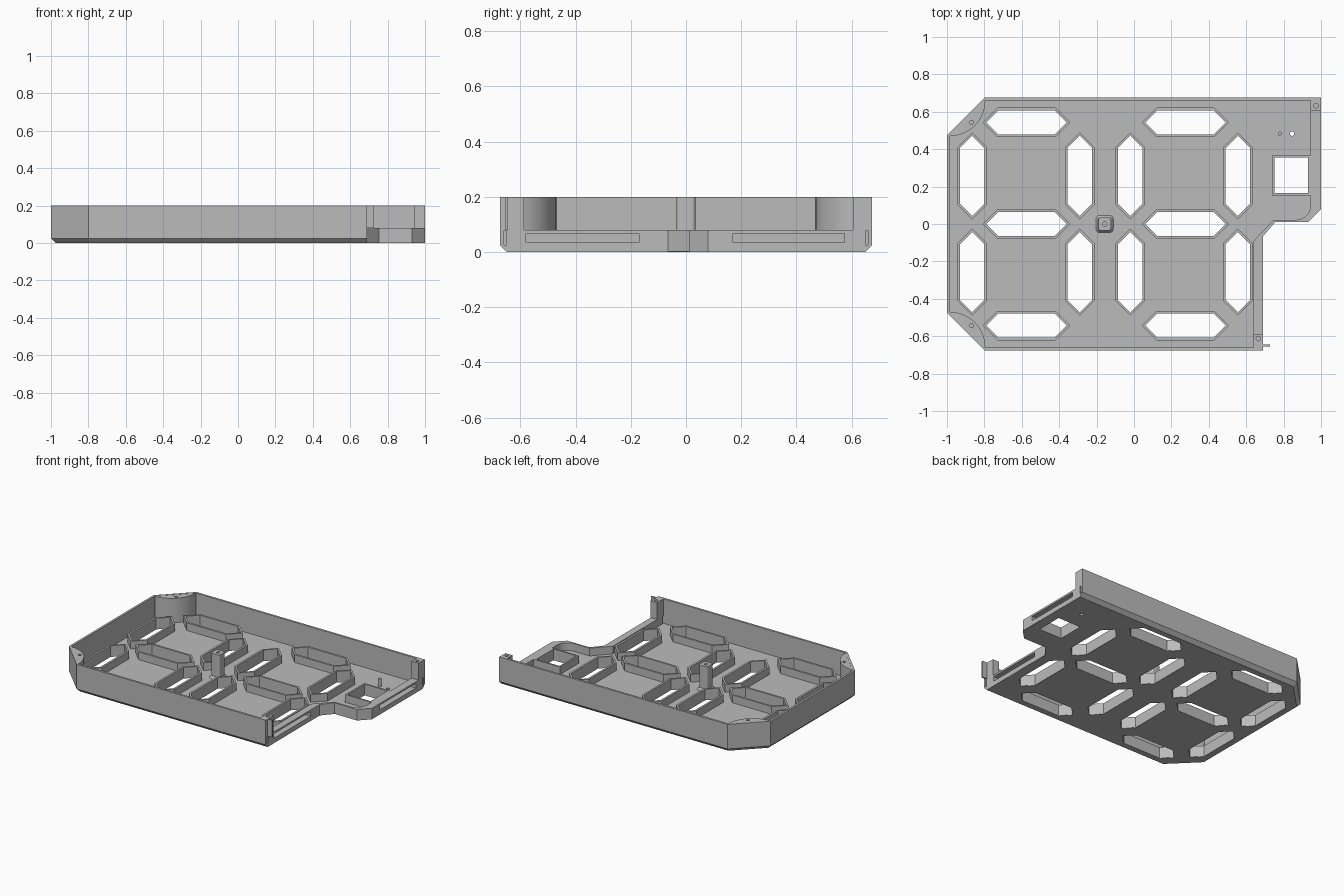
import bpy, bmesh
from math import sin, cos, pi, radians

if "Cube" in bpy.data.objects:
    bpy.data.objects.remove(bpy.data.objects["Cube"])

grey = bpy.data.materials.new("plain_grey")
grey.use_nodes = True
COLOUR = (0.5, 0.5, 0.5, 1)
grey.diffuse_color = COLOUR
grey.node_tree.nodes["Principled BSDF"].inputs["Base Color"].default_value = COLOUR

FLOOR, LOW, TOP = 0.025, 0.08, 0.2


def plate(name, outline, z0, z1, holes=(), base=None):
    """Extrude an outline with holes; an optional base outline tapers the side."""
    bm = bmesh.new()
    base = base or outline
    for loop in [base, *holes]:
        vs = [bm.verts.new((x, y, z0)) for x, y in loop]
        for a, b in zip(vs, vs[1:] + vs[:1]):
            bm.edges.new((a, b))
    bmesh.ops.triangle_fill(bm, edges=bm.edges[:], use_beauty=True, normal=(0, 0, 1))
    top_of = {(round(b[0], 4), round(b[1], 4)): t for b, t in zip(base, outline)}
    out = bmesh.ops.extrude_face_region(bm, geom=bm.faces[:])
    for v in out["geom"]:
        if isinstance(v, bmesh.types.BMVert):
            x, y = top_of.get((round(v.co.x, 4), round(v.co.y, 4)), v.co.xy)
            v.co = (x, y, z1)
    bmesh.ops.recalc_face_normals(bm, faces=bm.faces[:])
    mesh = bpy.data.meshes.new(name)
    bm.to_mesh(mesh)
    bm.free()
    mesh.materials.append(grey)
    ob = bpy.data.objects.new(name, mesh)
    bpy.context.collection.objects.link(ob)
    return ob


def smooth(ob):
    bpy.ops.object.select_all(action='DESELECT')
    ob.select_set(True)
    bpy.context.view_layer.objects.active = ob
    bpy.ops.object.shade_smooth_by_angle(angle=radians(35))


def rect(x0, x1, y0, y1):
    return [(x0, y0), (x1, y0), (x1, y1), (x0, y1)]


def arc(cx, cy, r, a0, a1, n):
    return [(cx + r * cos(radians(a0 + (a1 - a0) * i / n)),
             cy + r * sin(radians(a0 + (a1 - a0) * i / n))) for i in range(n + 1)]


def circle(cx, cy, r):
    return arc(cx, cy, r, 0, 337.5, 15)


def rounded_square(cx, cy, half, r):
    pts = []
    for k, (sx, sy) in enumerate([(1, 1), (-1, 1), (-1, -1), (1, -1)]):
        pts += arc(cx + sx * (half - r), cy + sy * (half - r), r, k * 90, k * 90 + 90, 5)
    return pts


def hexagon(cx, cy, upright, grow=0.0):
    """Long six-sided segment; grow offsets its sides outward."""
    w = 0.065 + grow
    tip = 0.215 + grow * 1.3
    s = tip - w
    pts = [(-tip, 0), (-s, -w), (s, -w), (tip, 0), (s, w), (-s, w)]
    return [(cx - y, cy + x) if upright else (cx + x, cy + y) for x, y in pts]


# Segment openings, arranged as two digit shapes
segments = [(x, y, True) for x in (-0.865, -0.29, -0.02, 0.555) for y in (0.257, -0.257)]
segments += [(x, y, False) for x in (-0.575, 0.275) for y in (0.543, 0.0, -0.543)]

window = (0.75, 0.93, 0.165, 0.355)

# Floor with a bevelled underside along the tall walls
right_edge = [(0.688, -0.06), (0.75, 0.012), (0.93, 0.012), (0.998, 0.08)]
rim = [(-1, -0.475), (-0.8, -0.675), (0.69, -0.675), *right_edge,
       (1, 0.675), (-0.8, 0.675), (-1, 0.475)]
under = [(-0.975, -0.465), (-0.79, -0.65), (0.69, -0.65), *right_edge,
         (1, 0.65), (-0.79, 0.65), (-0.975, 0.465)]
floor_holes = [hexagon(*s, grow=0.002) for s in segments]
floor_holes += [rect(*window), circle(0.845, 0.483, 0.012)]
plate("floor", rim, 0, FLOOR, floor_holes, under)

# Raised collars round each segment opening
for s in segments:
    plate("segment_collar", hexagon(*s, grow=0.014), 0.001, LOW, [hexagon(*s)])

# Tall wall round the front, left and back
wall = [(0.69, -0.675), (-0.8, -0.675), (-1, -0.475),
        (-1, 0.475), (-0.8, 0.675), (1, 0.675)]
inner = [(1, 0.66), (-0.794, 0.66), (-0.985, 0.469),
         (-0.985, -0.469), (-0.794, -0.66), (0.69, -0.66)]
plate("tall_wall", wall + inner, FLOOR, TOP)

# Low stepped wall on the right, with two long recesses
low = [(0.69, -0.65), (0.69, -0.065), (0.755, 0.01), (0.93, 0.01), (1, 0.08), (1, 0.65),
       (0.945, 0.65), *arc(0.865, 0.102, 0.08, 0, -90, 8),
       (0.745, 0.022), (0.64, -0.09), (0.64, -0.65)]
low_wall = plate("low_wall", low, 0.001, LOW)
for x, y0, y1 in [(0.69, -0.58, -0.17), (1.0, 0.17, 0.575)]:
    cutter = plate("recess_cutter", rect(x - 0.04, x + 0.02, y0, y1), 0.035, 0.067)
    cutter.hide_render = True
    mod = low_wall.modifiers.new("recess", 'BOOLEAN')
    mod.operation, mod.solver, mod.object = 'DIFFERENCE', 'EXACT', cutter
    bpy.context.view_layer.objects.active = low_wall
    bpy.ops.object.modifier_apply(modifier=mod.name)
    bpy.data.objects.remove(cutter)
smooth(low_wall)

# Collar round the square window
plate("window_collar", rect(0.738, 0.946, 0.153, 0.367), 0.002, LOW, [rect(*window)])

# Curved screw bosses in the left corners
for side, name in [(1, "back"), (-1, "front")]:
    boss = arc(-0.985, 0.66, 0.19, -90, 0, 16) + [(-0.797, 0.667), (-0.992, 0.472)]
    boss = [(x, side * y) for x, y in boss]
    smooth(plate(name + "_corner_boss", boss, 0.02, TOP - 0.001,
                 [circle(-0.868, side * 0.543, 0.011)]))

# Screw posts on the right
smooth(plate("back_post", rect(0.945, 1, 0.605, 0.67), LOW - 0.002, TOP,
             [circle(0.972, 0.632, 0.012)]))
smooth(plate("front_post", rect(0.64, 0.69, -0.665, -0.588), LOW - 0.002, TOP,
             [circle(0.665, -0.613, 0.012)]))
plate("front_tab", rect(0.685, 0.728, -0.655, -0.645), LOW, TOP)

# Central post with a flared foot
post_hole = [circle(-0.157, 0, 0.012)]
smooth(plate("centre_post", rounded_square(-0.157, 0, 0.034, 0.012), 0.02, TOP, post_hole))
smooth(plate("centre_post_foot", rounded_square(-0.157, 0, 0.035, 0.012), 0.02, 0.04,
             post_hole, rounded_square(-0.157, 0, 0.05, 0.022)))

# Locating pin
smooth(plate("locating_pin", circle(0.78, 0.483, 0.011), 0.02, LOW))
